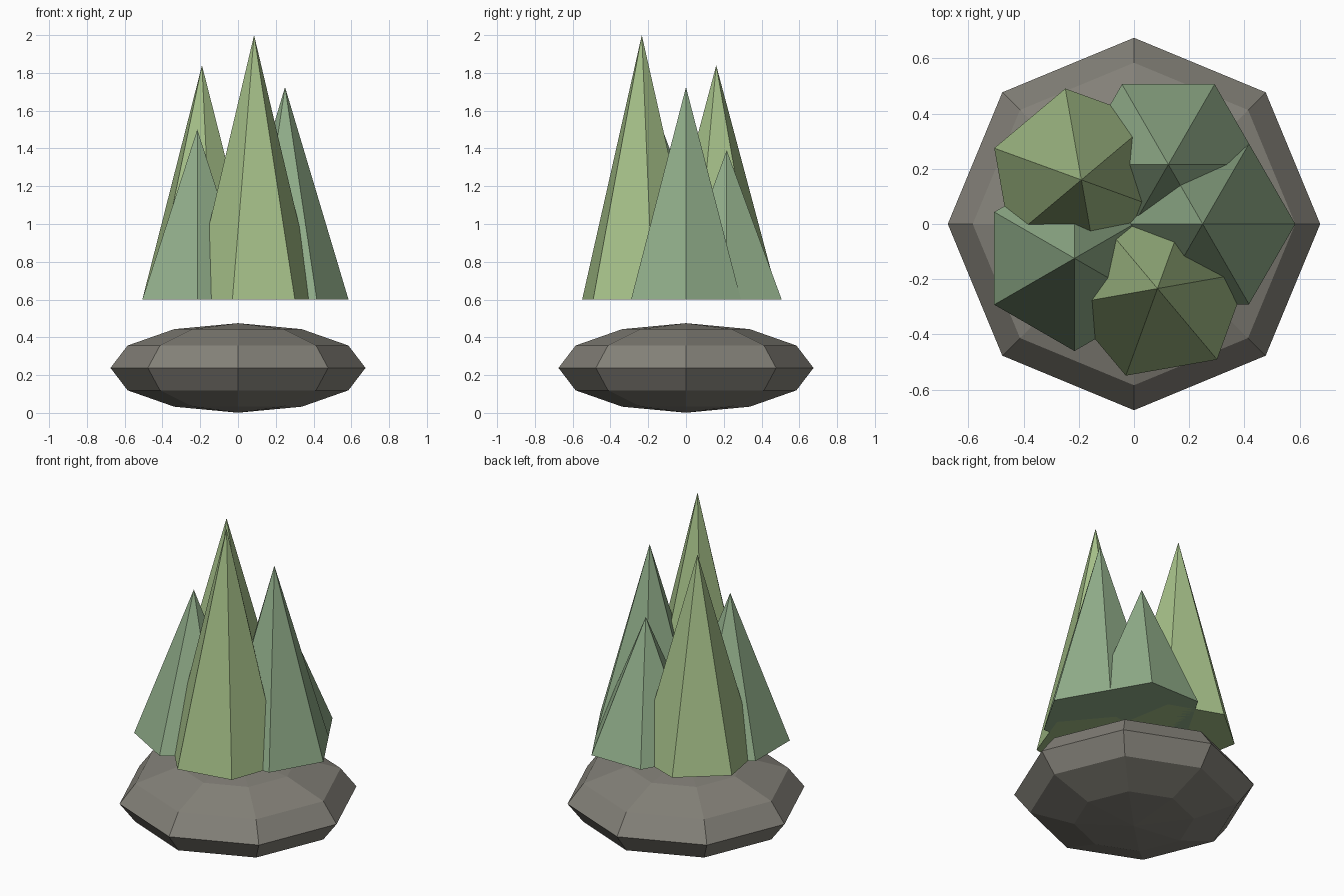
import bpy
from math import radians, cos, sin

if "Cube" in bpy.data.objects:
    bpy.data.objects.remove(bpy.data.objects["Cube"])


def material(name, rgb):
    mat = bpy.data.materials.new(name)
    mat.diffuse_color = (*rgb, 1)
    mat.use_nodes = True
    mat.node_tree.nodes["Principled BSDF"].inputs["Base Color"].default_value = mat.diffuse_color
    return mat


stone = material("stone", (0.23, 0.22, 0.19))
yellow_green = material("yellow_green", (0.38, 0.53, 0.25))
blue_green = material("blue_green", (0.29, 0.43, 0.26))

# flattened boulder underneath
bpy.ops.mesh.primitive_uv_sphere_add(segments=8, ring_count=6, radius=1,
                                     location=(0, 0, 0.238))
base = bpy.context.object
base.name = "base_rock"
base.scale = (0.675, 0.675, 0.237)
base.data.materials.append(stone)

# ring of six-sided spikes: angle around the centre, tip height, colour
BOTTOM, RING, RADIUS = 0.6, 0.249, 0.336
spikes = [
    (0, 1.725, blue_green),
    (60, 1.39, blue_green),
    (140, 1.84, yellow_green),
    (210, 1.50, blue_green),
    (290, 2.00, yellow_green),
]
for i, (angle, tip, mat) in enumerate(spikes, 1):
    a = radians(angle)
    bpy.ops.mesh.primitive_cone_add(
        vertices=6, radius1=RADIUS, radius2=0, depth=tip - BOTTOM,
        location=(RING * cos(a), RING * sin(a), (tip + BOTTOM) / 2),
        rotation=(0, 0, -a - radians(90)))
    spike = bpy.context.object
    spike.name = f"spike_{i}"
    spike.data.materials.append(mat)
